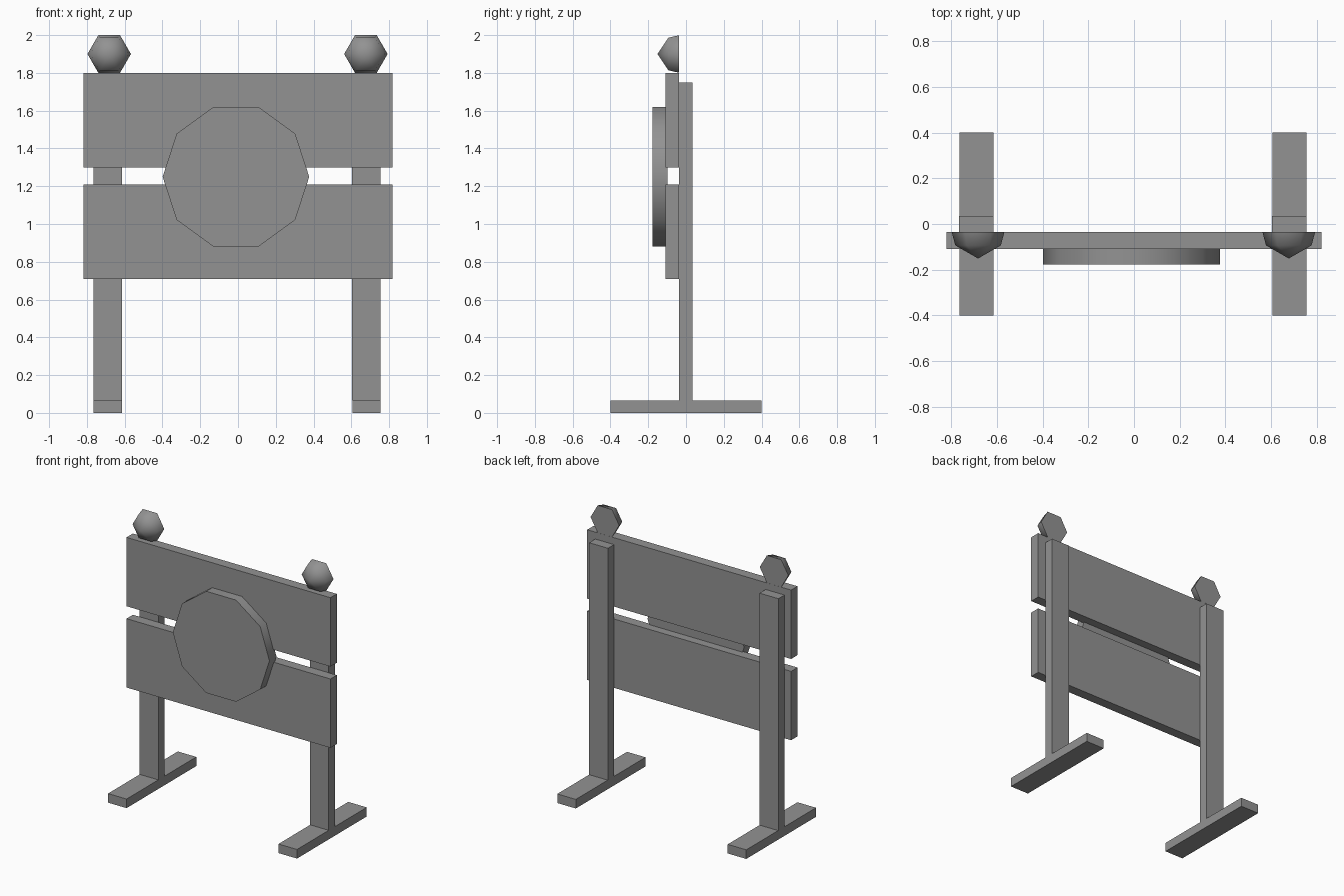
import bpy, bmesh
from math import radians, sin, cos, pi

if "Cube" in bpy.data.objects:
    bpy.data.objects.remove(bpy.data.objects["Cube"])

grey = bpy.data.materials.new("dark_grey")
grey.diffuse_color = (0.29, 0.29, 0.29, 1)
grey.use_nodes = True
grey.node_tree.nodes["Principled BSDF"].inputs["Base Color"].default_value = grey.diffuse_color


def finish(name, bm, smooth_angle=None):
    bmesh.ops.recalc_face_normals(bm, faces=bm.faces)
    if smooth_angle is not None:
        for f in bm.faces:
            f.smooth = True
        for e in bm.edges:
            e.smooth = e.calc_face_angle(0) < radians(smooth_angle)
    me = bpy.data.meshes.new(name)
    bm.to_mesh(me)
    bm.free()
    me.materials.append(grey)
    ob = bpy.data.objects.new(name, me)
    bpy.context.collection.objects.link(ob)
    return ob


def box(name, x, y, z):
    bm = bmesh.new()
    bmesh.ops.create_cube(bm, size=1)
    for v in bm.verts:
        v.co = [lo + (c + 0.5) * (hi - lo) for c, (lo, hi) in zip(v.co, (x, y, z))]
    return finish(name, bm)


def turned(name, cx, cz, sides, profile, smooth_angle):
    """Stack of regular polygons along y, from (y, radius) pairs; ends capped."""
    bm = bmesh.new()
    rings = []
    for y, r in profile:
        n = sides if r > 0 else 1
        rings.append([bm.verts.new((cx + r * cos(2 * pi * i / n), y,
                                    cz + r * sin(2 * pi * i / n))) for i in range(n)])
    for a, b in zip(rings, rings[1:]):
        for i in range(sides):
            j = (i + 1) % sides
            if len(a) == 1:
                bm.faces.new((a[0], b[i], b[j]))
            else:
                bm.faces.new((a[i], a[j], b[j], b[i]))
    for ring in (rings[0], rings[-1]):
        if len(ring) > 2:
            bm.faces.new(ring)
    return finish(name, bm, smooth_angle)


BACK = -0.036   # plane where boards meet posts
R = 0.115       # finial radius

# Posts, feet and half-sphere finials
for side, x0, x1, fx in (("left", -0.766, -0.615, -0.682),
                         ("right", 0.603, 0.754, 0.677)):
    box(f"{side}_post", (x0, x1), (BACK, 0.034), (0.066, 1.75))
    box(f"{side}_foot", (x0 + 0.002, x1), (-0.4, 0.4), (0, 0.066))
    turned(f"{side}_finial", fx, 1.9, 6,
           [(BACK - R, 0), (BACK - R * 0.5, R * 0.866), (BACK, R)], 75)

# Two wide boards
for name, z0 in (("upper_board", 1.30), ("lower_board", 0.71)):
    box(name, (-0.819, 0.819), (-0.109, BACK), (z0, z0 + 0.5))

# Ten-sided disc on the front
turned("front_disc", -0.011, 1.25, 10, [(-0.178, 0.388), (-0.097, 0.388)], 50)
